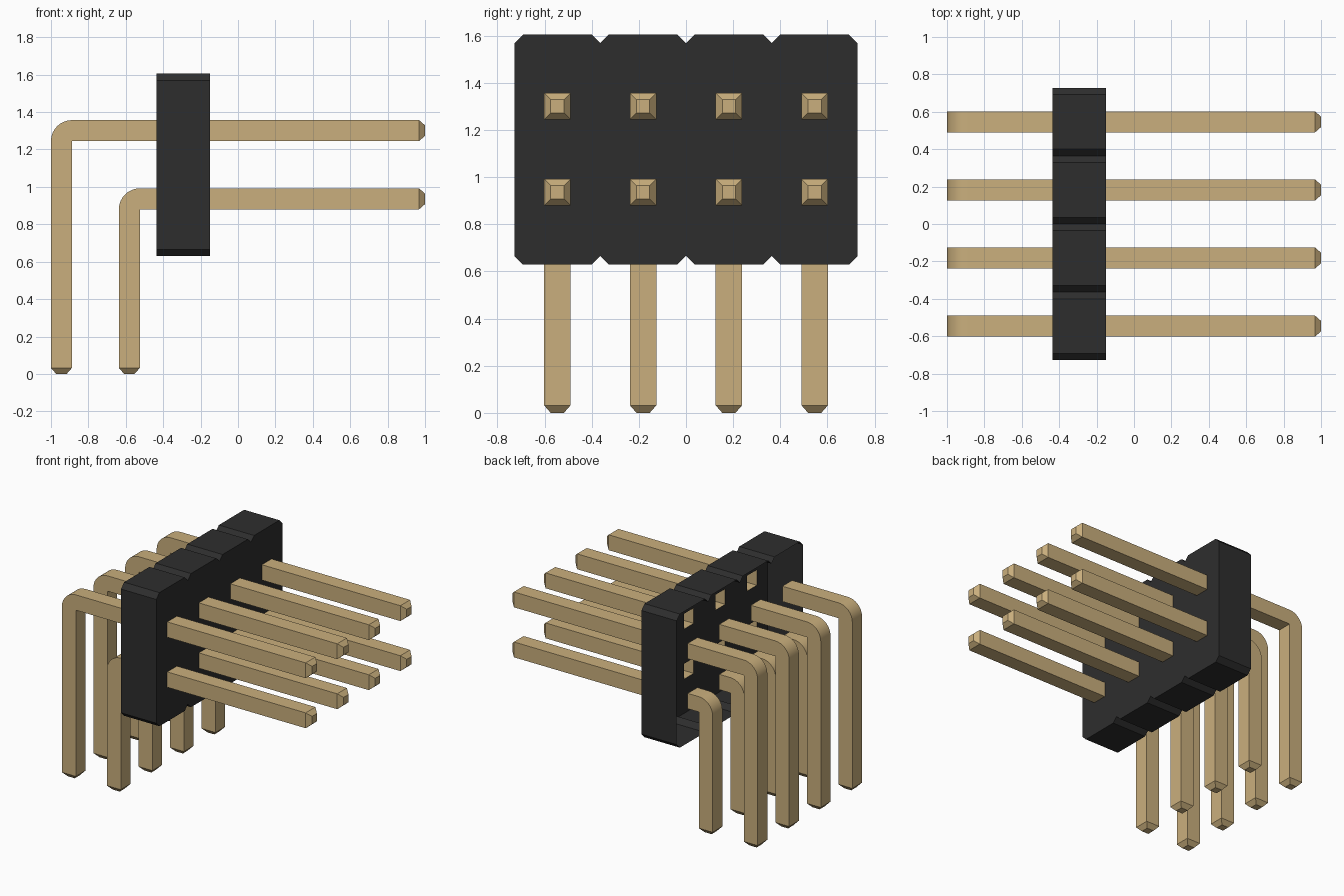
import bpy, bmesh
from math import sin, cos, pi
from mathutils import Vector

cube = bpy.data.objects.get("Cube")
if cube:
    bpy.data.objects.remove(cube, do_unlink=True)


def material(name, rgb, rough):
    m = bpy.data.materials.new(name)
    m.use_nodes = True
    m.diffuse_color = (*rgb, 1)
    bsdf = m.node_tree.nodes["Principled BSDF"]
    bsdf.inputs["Base Color"].default_value = (*rgb, 1)
    bsdf.inputs["Roughness"].default_value = rough
    return m


BLACK = material("black plastic", (0.027, 0.027, 0.027), 0.6)
GOLD = material("pale gold", (0.59, 0.43, 0.205), 0.5)

PITCH = 0.364
HALF = 0.056              # half the pin thickness
TIP, TIP_HALF = 0.032, 0.028
BACK, FACE = -0.435, -0.15  # housing depth range
BOTTOM, TOP = 0.63, 1.605
CUT = 0.036               # chamfer of each housing cell
COLUMNS = [(i - 1.5) * PITCH for i in range(4)]
ROWS = {"upper": (1.301, -0.944), "lower": (0.936, -0.581)}  # height, leg x


def finish(name, bm, mat):
    bmesh.ops.remove_doubles(bm, verts=bm.verts, dist=0.0005)
    bmesh.ops.recalc_face_normals(bm, faces=bm.faces)
    mesh = bpy.data.meshes.new(name)
    bm.to_mesh(mesh)
    bm.free()
    mesh.materials.append(mat)
    obj = bpy.data.objects.new(name, mesh)
    bpy.context.collection.objects.link(obj)
    return obj


def loop_edges(bm, points):
    verts = [bm.verts.new(p) for p in points]
    return [bm.edges.new((v, verts[i - 1])) for i, v in enumerate(verts)]


# Housing: shell of four chamfered cells, open at the back
def build_housing():
    top = []
    for y in COLUMNS:
        a, b = y - PITCH / 2, y + PITCH / 2
        top += [(a, TOP - CUT), (a + CUT, TOP), (b - CUT, TOP)]
    top.append((2 * PITCH, TOP - CUT))
    outline = top + [(y, BOTTOM + TOP - z) for y, z in reversed(top)]

    bm = bmesh.new()
    rim = loop_edges(bm, [(FACE, y, z) for y, z in outline])
    walls = bmesh.ops.extrude_edge_only(bm, edges=rim)["geom"]
    moved = [g for g in walls if isinstance(g, bmesh.types.BMVert)]
    bmesh.ops.translate(bm, verts=moved, vec=(BACK - FACE, 0, 0))

    # Pin openings in the front wall
    edges = list(rim)
    for z, _ in ROWS.values():
        for y in COLUMNS:
            edges += loop_edges(bm, [(FACE, y + s * HALF, z + t * HALF)
                                     for s, t in ((-1, -1), (1, -1), (1, 1), (-1, 1))])
    bmesh.ops.triangle_fill(bm, edges=edges, use_beauty=True,
                            normal=Vector((1, 0, 0)))
    finish("housing", bm, BLACK)


# Pin: square tube through stations of (inner xz, outer xz, half width), capped at the tip
def build_pin(name, y, stations):
    bm = bmesh.new()
    rings = []
    for (ax, az), (bx, bz), w in stations:
        rings.append([bm.verts.new(p) for p in (
            (ax, y - w, az), (ax, y + w, az), (bx, y + w, bz), (bx, y - w, bz))])
    for r, s in zip(rings, rings[1:]):
        for i in range(4):
            bm.faces.new((r[i - 1], r[i], s[i], s[i - 1]))
    bm.faces.new(rings[-1])
    bmesh.ops.dissolve_degenerate(bm, dist=0.0005, edges=bm.edges)
    return finish(name, bm, GOLD)


def straight_stations(z):
    return [((x, z - h), (x, z + h), h)
            for x, h in ((FACE, HALF), (1 - TIP, HALF), (1, TIP_HALF))]


def bent_stations(z, leg):
    px, pz, size = leg + HALF, z - HALF, 2 * HALF   # bend pivots on its inner corner
    out = [((BACK, pz), (BACK, pz + size), HALF)]
    for i in range(9):
        a = pi / 2 * (1 + i / 8)
        out.append(((px, pz), (px + size * cos(a), pz + size * sin(a)), HALF))
    out += [((leg + h, zz), (leg - h, zz), h)
            for zz, h in ((TIP, HALF), (0, TIP_HALF))]
    return out


build_housing()
pins = []
for row, (z, leg) in ROWS.items():
    for n, y in enumerate(COLUMNS, 1):
        pins.append(build_pin(f"{row}_contact_pin_{n}", y, straight_stations(z)))
        pins.append(build_pin(f"{row}_bent_leg_{n}", y, bent_stations(z, leg)))

# Smooth bends with crisp pin edges
bpy.ops.object.select_all(action="DESELECT")
for p in pins:
    p.select_set(True)
bpy.context.view_layer.objects.active = pins[0]
bpy.ops.object.shade_smooth_by_angle(angle=pi / 6)
